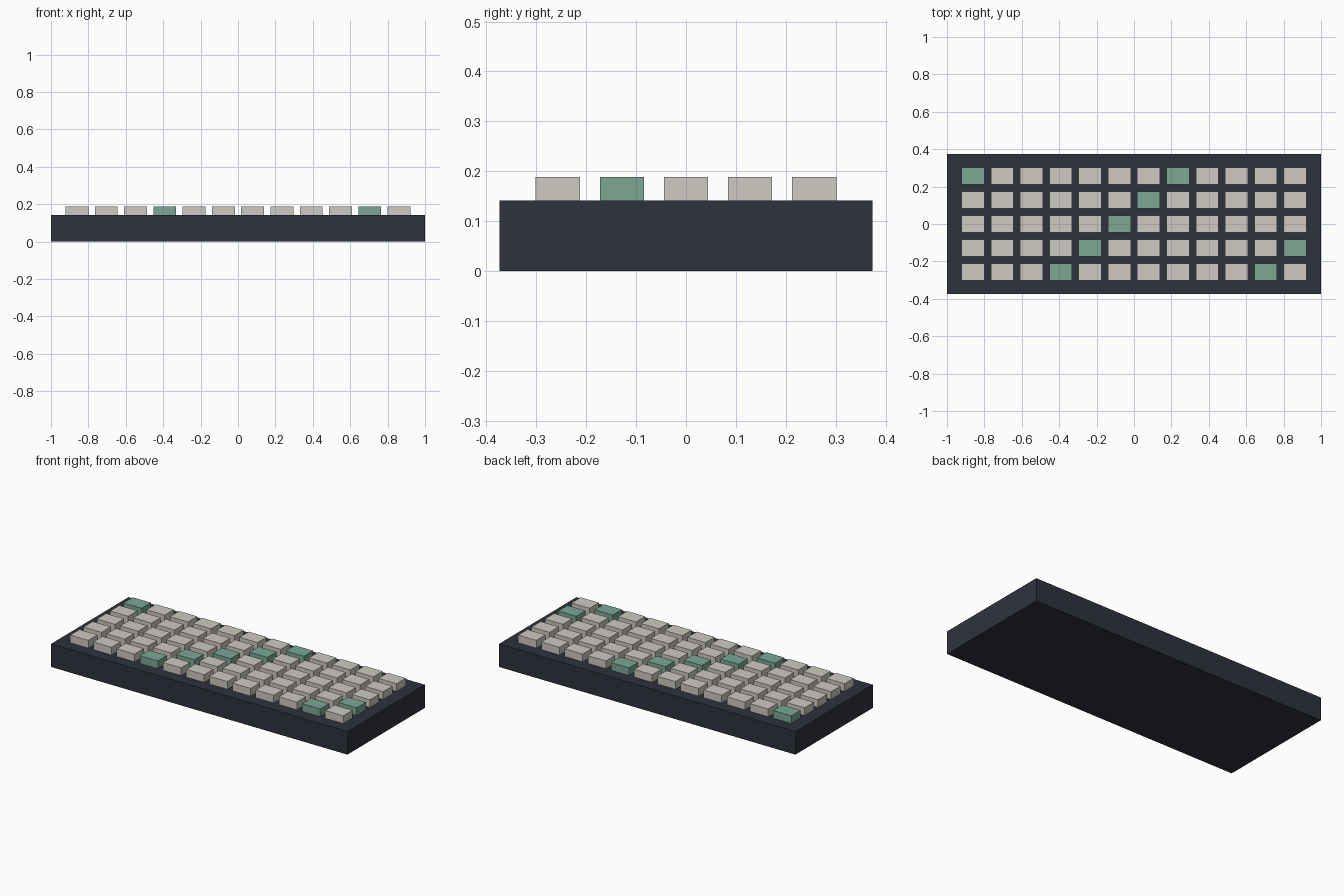
import bpy

if "Cube" in bpy.data.objects:
    bpy.data.objects.remove(bpy.data.objects["Cube"])


def material(name, rgb):
    m = bpy.data.materials.new(name)
    m.diffuse_color = (*rgb, 1)
    m.use_nodes = True
    m.node_tree.nodes["Principled BSDF"].inputs["Base Color"].default_value = m.diffuse_color
    return m


def box(name, center, size, mat):
    bpy.ops.mesh.primitive_cube_add(size=1, location=center)
    ob = bpy.context.object
    ob.name = name
    ob.scale = size
    bpy.ops.object.transform_apply(location=False, rotation=False, scale=True)
    ob.data.materials.append(mat)
    return ob


dark = material("case_dark", (0.028, 0.032, 0.048))
cream = material("key_cream", (0.62, 0.59, 0.54))
green = material("key_green", (0.20, 0.39, 0.30))

# Case
CASE_H = 0.141
box("case", (0, 0, CASE_H / 2), (2, 0.747, CASE_H), dark)

# Keycaps: 12 x 5 grid with diagonal runs of accent keys
COLS, ROWS = 12, 5
PITCH_X, PITCH_Y = 0.1565, 0.1284
KEY_W, KEY_D, KEY_H = 0.122, 0.089, 0.047
for row in range(ROWS):
    for col in range(COLS):
        accent = (col - row) % 7 == 3
        x = (col - (COLS - 1) / 2) * PITCH_X
        y = (row - (ROWS - 1) / 2) * PITCH_Y
        box(f"keycap_{row}_{col}", (x, y, CASE_H + KEY_H / 2),
            (KEY_W, KEY_D, KEY_H), green if accent else cream)
